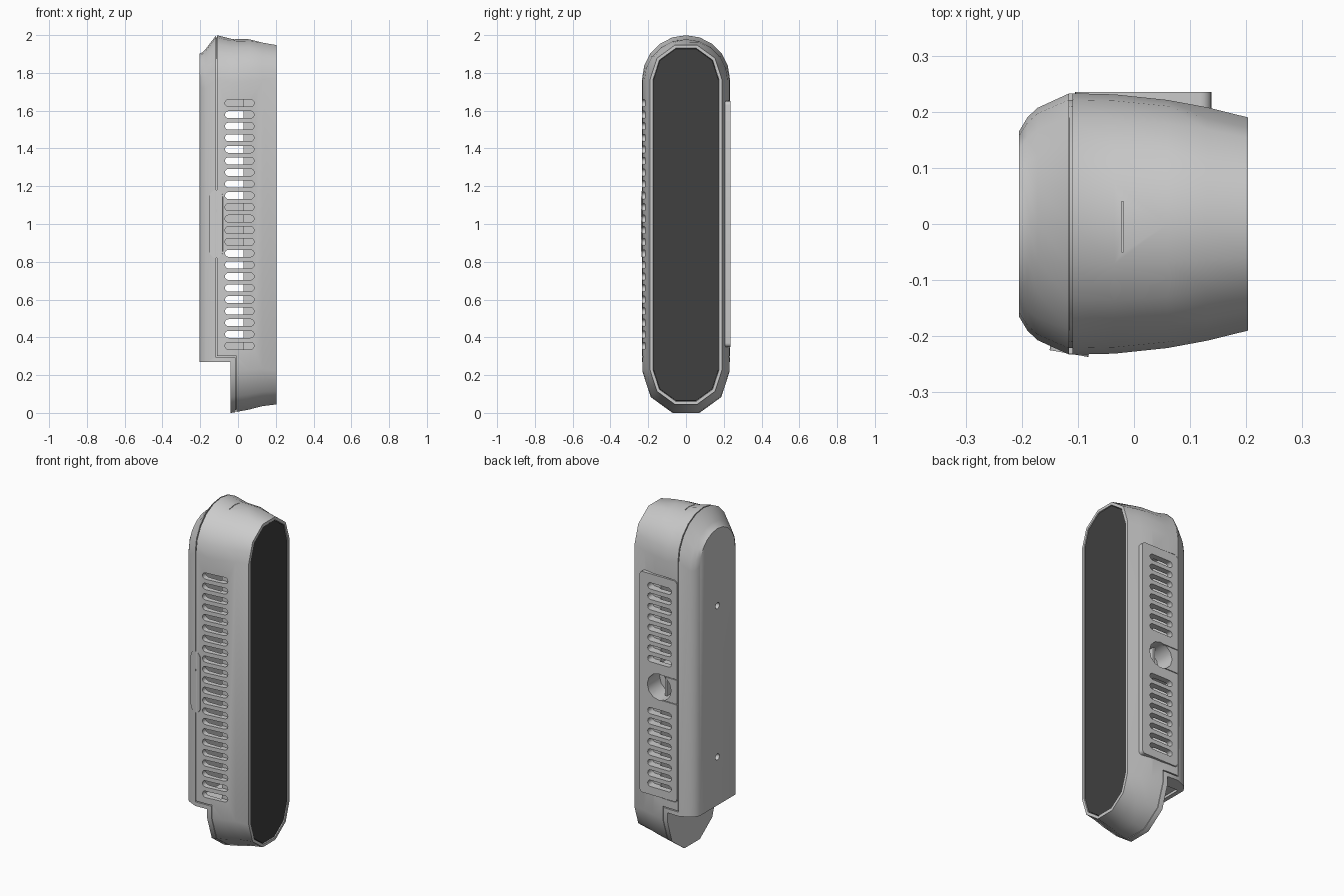
import bpy, bmesh
from math import sin, cos, pi, radians
from mathutils import Matrix

if "Cube" in bpy.data.objects:
    bpy.data.objects.remove(bpy.data.objects["Cube"])

# side profile: x, half width, top z, bottom z
PROFILE = [(-.205, .165, 1.9, 0), (-.19, .19, 1.908, 0), (-.172, .207, 1.925, 0),
           (-.115, .233, 2.0, 0), (-.035, .231, 1.98, 0), (.06, .221, 1.978, .018),
           (.13, .208, 1.96, .036), (.203, .19, 1.947, .045)]


def profile(x):
    for a, b in zip(PROFILE, PROFILE[1:]):
        if x <= b[0]:
            t = max(0, (x - a[0]) / (b[0] - a[0]))
            return [a[i] + (b[i] - a[i]) * t for i in (1, 2, 3)]
    return PROFILE[-1][1:]


def finish(name, bm):
    bmesh.ops.recalc_face_normals(bm, faces=bm.faces)
    me = bpy.data.meshes.new(name)
    bm.to_mesh(me)
    bm.free()
    ob = bpy.data.objects.new(name, me)
    bpy.context.collection.objects.link(ob)
    return ob


def ring(w, zt, zb, flat):
    """Upright stadium: 5-sided bottom, top of 10 sides (or 5 when flat)."""
    zc = zb + .951 * w
    pts = [(w * cos(pi + i * pi / 5), zc + w * sin(pi + i * pi / 5)) for i in range(6)]
    zc = zt - w * (.951 if flat else 1)
    top = [(w * cos(i * pi / 10), zc + w * sin(i * pi / 10)) for i in range(11)]
    if flat:
        for i in range(1, 10, 2):
            top[i] = tuple((top[i - 1][k] + top[i + 1][k]) / 2 for k in (0, 1))
    return pts + top


def loft(name, sections):
    """sections: (x, inset) pairs following the profile."""
    bm = bmesh.new()
    rows = []
    for x, d in sections:
        w, zt, zb = profile(x)
        rows.append([bm.verts.new((x, y, z)) for y, z in ring(w - d, zt - d, zb + d, x > .1)])
    n = len(rows[0])
    for a, b in zip(rows, rows[1:]):
        for i in range(n):
            j = (i + 1) % n
            bm.faces.new((a[i], a[j], b[j], b[i]))
    bm.faces.new(rows[0])
    bm.faces.new(rows[-1][::-1])
    return finish(name, bm)


def rounded(cx, cz, hx, hz, r, n=5):
    pts = []
    for q, (sx, sz) in enumerate([(1, 1), (-1, 1), (-1, -1), (1, -1)]):
        for i in range(n + 1):
            a = (q + i / n) * pi / 2
            p = (cx + sx * (hx - r) + r * cos(a), cz + sz * (hz - r) + r * sin(a))
            if all(abs(p[0] - o[0]) + abs(p[1] - o[1]) > 1e-5 for o in pts):
                pts.append(p)
    return pts


def prism(name, outlines, y0, y1):
    """Extrude x-z outlines along y."""
    bm = bmesh.new()
    for pts in outlines:
        a, b = [[bm.verts.new((x, y, z)) for x, z in pts] for y in (y0, y1)]
        bm.faces.new(a)
        bm.faces.new(b[::-1])
        for i in range(len(a)):
            j = (i + 1) % len(a)
            bm.faces.new((a[i], a[j], b[j], b[i]))
    return finish(name, bm)


def box(name, x0, x1, y0, y1, z0, z1):
    return prism(name, [[(x0, z0), (x1, z0), (x1, z1), (x0, z1)]], y0, y1)


def rod(name, radius, depth, loc, axis):
    bm = bmesh.new()
    bmesh.ops.create_cone(bm, cap_ends=True, segments=16, radius1=radius, radius2=radius, depth=depth,
                          matrix=Matrix.Translation(loc) @ Matrix.Rotation(pi / 2 if axis == 'X' else 0, 4, 'Y'))
    return finish(name, bm)


cutters = []


def cut(ob, *tools):
    bpy.context.view_layer.objects.active = ob
    for t in tools:
        t.hide_render = True
        if t not in cutters:
            cutters.append(t)
        m = ob.modifiers.new("cut", 'BOOLEAN')
        m.operation, m.solver, m.object = 'DIFFERENCE', 'EXACT', t
        bpy.ops.object.modifier_apply(modifier=m.name)


# main parts
front_shell = loft("front_shell", [(-.11, 0), (-.035, 0), (.06, 0), (.13, 0), (.203, 0), (.203, .016), (.192, .02)])
back_cover = loft("back_cover", [(-.205, 0), (-.19, 0), (-.172, 0), (-.115, 0), (-.035, 0), (-.012, 0)])
core = loft("inner_frame", [(-.14, .012), (-.115, .012), (-.035, .012), (-.005, .012)])
screen = loft("front_panel", [(.185, .02), (.199, .02)])

# vent slots, one row of 22 in front and two groups of 8 behind
slot_z = [.355 + i * .0612 for i in range(22)]


def slots(name, idx, y0, y1):
    return prism(name, [rounded(.008, slot_z[i], .077, .0185, .0185) for i in idx], y0, y1)


front_slots = slots("front_slot_cutter", range(22), -.3, -.19)
back_slots = slots("back_slot_cutter", [*range(1, 9), *range(13, 21)], .19, .3)
cavity = box("cavity_cutter", -.09, .03, -.2, .2, .33, 1.68)
core_cavity = box("core_cavity_cutter", -.09, .1, -.3, .3, .33, 1.68)
socket_hole = prism("socket_cutter", [rounded(.01, .9975, .078, .078, .078, 3)], .12, .3)

# raised rear vent plate and its socket
plate = prism("rear_vent_plate", [rounded(.0165, 1.0, .1215, .65, .02)], .205, .235)
plate_groove = prism("plate_groove_cutter", [rounded(.0165, 1.0, .1255, .654, .024)], .222, .3)
socket = prism("rear_socket", [rounded(.01, .9975, .1, .12, .02)], .1, .215)
box("socket_blade", .0, .014, .11, .175, .925, 1.07)
plate_lines = [box("line_cutter", -.2, .0, .229, .3, z - .002, z + .002) for z in (.925, 1.07)]
cut(plate, back_slots, socket_hole, *plate_lines)
cut(socket, socket_hole)

# front shell: notch for the cover, vents, top slit
cut(front_shell, box("notch_cutter", -.3, -.009, -.4, .4, -.1, .3), cavity, plate_groove,
    front_slots, back_slots, socket_hole,
    box("slit_cutter", -.0225, -.0185, -.05, .04, 1.968, 2.1))

# back cover: stepped outline, screw holes, underside recess and port
step = box("step_cutter", -.4, -.04, -.4, .4, -.1, .27)
port = rod("port_cutter", .02, .1, (-.12, .05, .28), 'Z')
screws = [rod("screw_cutter", .018, .08, (-.205, 0, z), 'X') for z in (.555, 1.445)]
cut(back_cover, box("cover_cutter", -.1155, .1, -.4, .4, .294, 2.2), step,
    box("recess_cutter", -.18, -.055, -.15, .15, .2, .284), port, *screws)
cut(core, box("core_step_cutter", -.4, -.03, -.4, .4, -.1, .288), core_cavity, port)

# side button with a small triangular mark, tilted to follow the shell
button = prism("side_button", [rounded(0, 0, .035, .18, .035)], -.006, .04)
button.data.transform(Matrix.Translation((-.115, -.225, 1.0)) @ Matrix.Rotation(radians(-10), 4, 'Z'))
cut(button, prism("mark_cutter", [[(-.122, 1.055), (-.106, 1.07), (-.122, 1.085)]], -.3, -.226))

for c in cutters:
    bpy.data.objects.remove(c)

# dark panel colour
mat = bpy.data.materials.new("dark_panel")
mat.diffuse_color = (.05, .05, .05, 1)
mat.use_nodes = True
mat.node_tree.nodes["Principled BSDF"].inputs["Base Color"].default_value = mat.diffuse_color
screen.data.materials.append(mat)

# smooth shading with crisp edges
bpy.ops.object.select_all(action='DESELECT')
for ob in (front_shell, back_cover, core, plate, socket, button):
    ob.select_set(True)
bpy.context.view_layer.objects.active = front_shell
bpy.ops.object.shade_smooth_by_angle(angle=radians(40))
